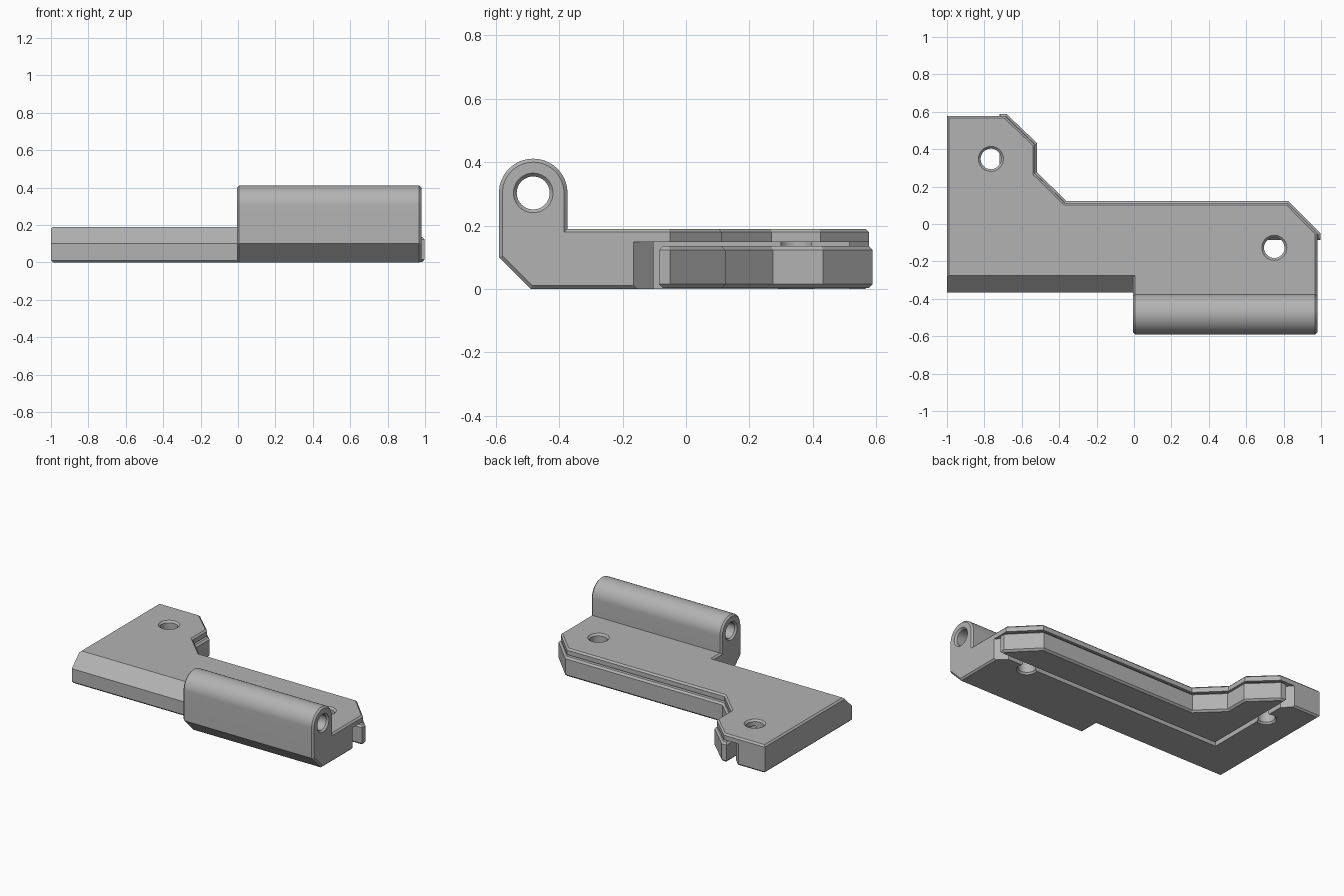
import bpy, bmesh, math
from mathutils import Vector

if "Cube" in bpy.data.objects:
    bpy.data.objects.remove(bpy.data.objects["Cube"])

grey = bpy.data.materials.new("grey")
grey.diffuse_color = (0.45, 0.45, 0.45, 1)
grey.use_nodes = True
grey.node_tree.nodes["Principled BSDF"].inputs["Base Color"].default_value = grey.diffuse_color


def prism(name, pts, lo, hi, axis="z", bevel=0.0):
    """Extrude a closed 2D outline along z (xy points) or x (yz points), chamfering the rims."""
    place = (lambda p, t: (p[0], p[1], t)) if axis == "z" else (lambda p, t: (t, p[0], p[1]))
    bm = bmesh.new()
    base = bm.faces.new([bm.verts.new(place(p, lo)) for p in pts])
    new = bmesh.ops.extrude_face_region(bm, geom=[base], use_keep_orig=True)["geom"]
    cap = [g for g in new if isinstance(g, bmesh.types.BMFace)][0]
    bmesh.ops.translate(bm, vec=Vector(place((0, 0), hi - lo)), verts=cap.verts[:])
    bmesh.ops.recalc_face_normals(bm, faces=bm.faces[:])
    if bevel:
        bmesh.ops.bevel(bm, geom=list(base.edges) + list(cap.edges), offset=bevel,
                        segments=1, profile=0.5, affect="EDGES")
    return finish(name, bm)


def finish(name, bm):
    me = bpy.data.meshes.new(name)
    bm.to_mesh(me)
    bm.free()
    me.materials.append(grey)
    ob = bpy.data.objects.new(name, me)
    bpy.context.collection.objects.link(ob)
    return ob


def lathe(name, profile, origin, axis="z", n=48):
    """Closed solid of revolution from (radius, position) pairs."""
    bm = bmesh.new()
    rings = []
    for r, t in profile:
        ring = []
        for i in range(n):
            a = 2 * math.pi * i / n
            u, v = r * math.cos(a), r * math.sin(a)
            co = (u, v, t) if axis == "z" else (t, u, v)
            ring.append(bm.verts.new(Vector(co) + Vector(origin)))
        rings.append(ring)
    for a, b in zip(rings, rings[1:]):
        for i in range(n):
            bm.faces.new((a[i], a[(i + 1) % n], b[(i + 1) % n], b[i]))
    bm.faces.new(rings[0])
    bm.faces.new(rings[-1])
    bmesh.ops.recalc_face_normals(bm, faces=bm.faces[:])
    return finish(name, bm)


def combine(target, other, op):
    """Apply a boolean and discard the helper."""
    mod = target.modifiers.new("bool", "BOOLEAN")
    mod.operation, mod.solver, mod.object = op, "EXACT", other
    bpy.context.view_layer.objects.active = target
    bpy.ops.object.modifier_apply(modifier=mod.name)
    bpy.data.objects.remove(other)


# Stepped plate of the hinge leaf
outline = [(-1, -0.365), (0.98, -0.365), (0.98, -0.05), (0.82, 0.113), (-0.37, 0.113),
           (-0.53, 0.27), (-0.53, 0.425), (-0.69, 0.577), (-1, 0.577)]
leaf = prism("hinge_leaf", outline, 0, 0.19, bevel=0.011)

# Long slope along the front of the plate
combine(leaf, prism("slope_cutter", [(-0.465, 0.0), (-0.365, 0.1), (-0.265, 0.2), (-0.465, 0.4)],
                    -1.2, 1.2, "x"), "DIFFERENCE")

# Knuckle: rounded barrel with a chamfered foot that runs into the plate
cy, cz, r = -0.482, 0.303, 0.108
arch = [(cy + r * math.cos(math.pi * i / 32), cz + r * math.sin(math.pi * i / 32)) for i in range(33)]
knuckle = prism("knuckle", [(-0.49, 0), (-0.23, 0), (-0.23, 0.19), (cy + r, 0.19)] + arch
                + [(cy - r, 0.1)], -0.005, 0.98, "x", bevel=0.011)
combine(leaf, knuckle, "UNION")

# Pin bore with countersunk ends
combine(leaf, lathe("bore_cutter", [(0.08, -0.025), (0.052, 0.007), (0.052, 0.968), (0.08, 1.0)],
                    (0, cy, cz), "x"), "DIFFERENCE")

# Pocket under the back edge, with flared mouths
pocket = [(-0.80, 0.8), (-0.80, 0.577), (-0.738, 0.515), (-0.738, -0.103), (0.918, -0.103),
          (0.98, -0.165), (1.2, -0.165), (1.2, 0.8)]
combine(leaf, prism("pocket_cutter", pocket, -0.1, 0.148), "DIFFERENCE")

# Two countersunk screw holes
for x, y in ((-0.765, 0.348), (0.75, -0.127)):
    combine(leaf, lathe("screw_cutter", [(0.08, -0.02), (0.055, 0.012), (0.055, 0.178), (0.08, 0.203)],
                        (x, y, 0)), "DIFFERENCE")

# Clamp plate seated in the pocket, slightly proud of the back edge
clamp = [(-0.72, -0.085), (0.997, -0.085), (0.997, -0.05), (0.825, 0.124), (-0.362, 0.124),
         (-0.518, 0.275), (-0.518, 0.432), (-0.682, 0.589), (-0.72, 0.589)]
clamp_plate = prism("clamp_plate", clamp, 0.003, 0.135, bevel=0.012)

# Smooth the round surfaces, keep the chamfers crisp
for ob in (leaf, clamp_plate):
    bpy.ops.object.select_all(action="DESELECT")
    ob.select_set(True)
    bpy.context.view_layer.objects.active = ob
    bpy.ops.object.shade_smooth_by_angle(angle=math.radians(25))
